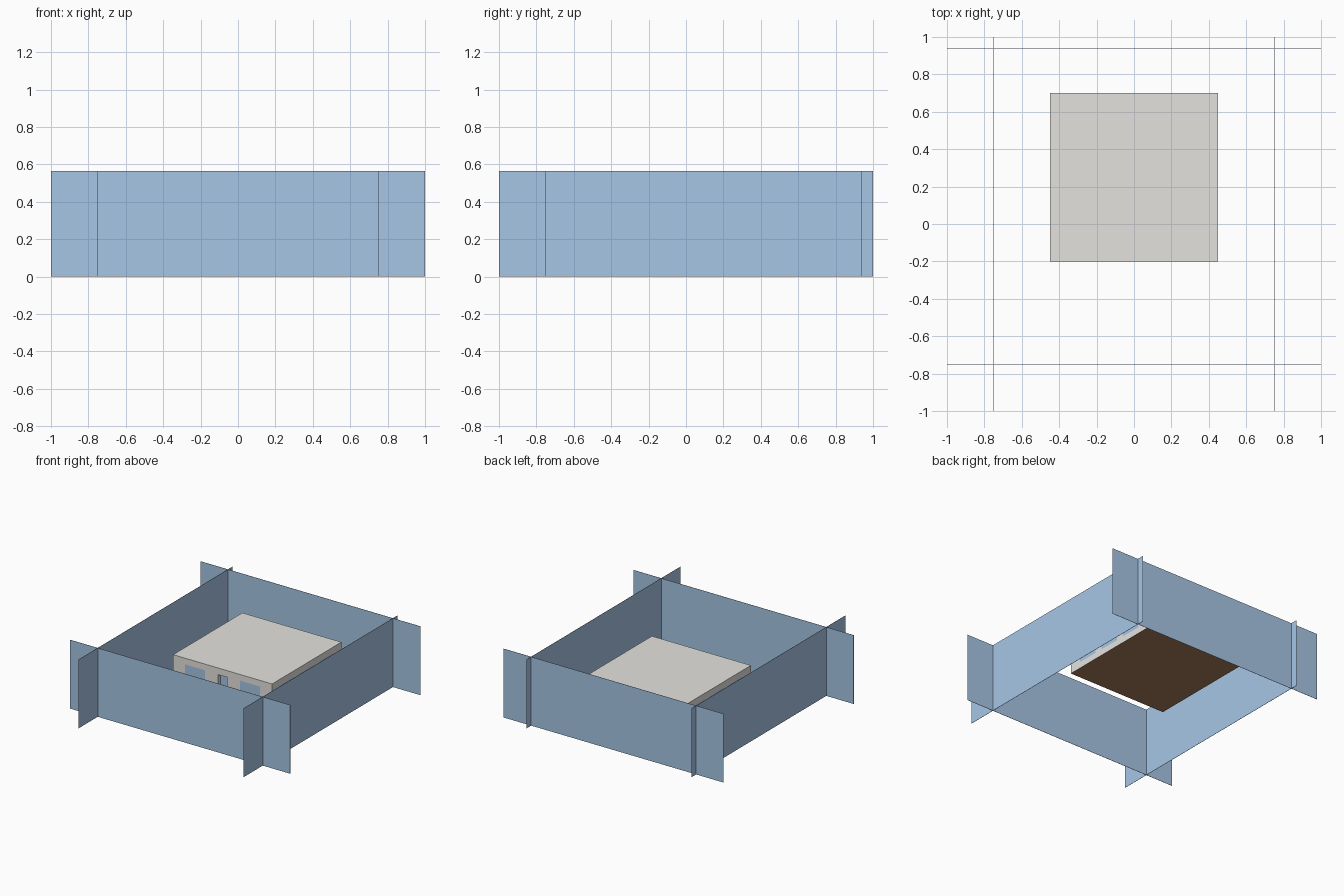
import bpy

if "Cube" in bpy.data.objects:
    bpy.data.objects.remove(bpy.data.objects["Cube"])


def material(name, color):
    m = bpy.data.materials.new(name)
    m.diffuse_color = (*color, 1)
    m.use_nodes = True
    m.node_tree.nodes["Principled BSDF"].inputs["Base Color"].default_value = m.diffuse_color
    return m


BLUE = material("pale blue", (0.386, 0.565, 0.791))
STONE = material("warm light grey", (0.783, 0.767, 0.730))
BROWN = material("wood brown", (0.376, 0.205, 0.102))


def mesh(name, verts, faces, mat):
    me = bpy.data.meshes.new(name)
    me.from_pydata(verts, [], faces)
    me.materials.append(mat)
    ob = bpy.data.objects.new(name, me)
    bpy.context.collection.objects.link(ob)
    return ob


def box(name, lo, hi, mat):
    v = [(x, y, z) for x in (lo[0], hi[0]) for y in (lo[1], hi[1]) for z in (lo[2], hi[2])]
    f = [(0, 1, 3, 2), (4, 6, 7, 5), (0, 4, 5, 1), (2, 3, 7, 6), (0, 2, 6, 4), (1, 5, 7, 3)]
    return mesh(name, v, f, mat)


def panel(name, a, b, z0, z1, mat):
    # upright single-sheet panel from a to b
    return mesh(name, [(*a, z0), (*b, z0), (*b, z1), (*a, z1)], [(0, 1, 2, 3)], mat)


# four thin crossing sheets around the house
H, S = 0.565, 0.001
for name, y in (("front_sheet", -0.75), ("back_sheet", 0.94)):
    box(name, (-1, y - S, 0), (1, y + S, H), BLUE)
for name, x in (("right_sheet", 0.75), ("left_sheet", -0.75)):
    box(name, (x - S, -1, 0), (x + S, 1, H), BLUE)

# raised house block with brown underside
W, Y0, Y1, BASE, TOP = 0.45, -0.2, 0.7, 0.19, 0.38
house = box("house", (-W, Y0, BASE), (W, Y1, TOP), STONE)
house.data.materials.append(BROWN)
for p in house.data.polygons:
    if p.normal.z < -0.5:
        p.material_index = 1

# recessed front door
D, DZ0, DZ1 = 0.04, BASE + 0.01, 0.325
cutter = box("door_cutter", (-D, Y0 - 0.1, DZ0), (D, Y0 + 0.03, DZ1), STONE)
cutter.hide_render = True
cutter.hide_viewport = True
mod = house.modifiers.new("door_recess", 'BOOLEAN')
mod.operation = 'DIFFERENCE'
mod.solver = 'EXACT'
mod.object = cutter
panel("door", (-D, Y0 + 0.028), (D, Y0 + 0.028), DZ0, DZ1, BLUE)

# flat windows on every wall
Z0, Z1, R, T = 0.24, 0.33, 0.09, 0.0015
for c in (-0.25, 0.25):
    panel("front_window", (c - R, Y0 - T), (c + R, Y0 - T), Z0, Z1, BLUE)
    panel("back_window", (c + R, Y1 + T), (c - R, Y1 + T), Z0, Z1, BLUE)
for y in (0.0, 0.25, 0.5):
    panel("right_window", (W + T, y - R), (W + T, y + R), Z0, Z1, BLUE)
    panel("left_window", (-W - T, y + R), (-W - T, y - R), Z0, Z1, BLUE)
